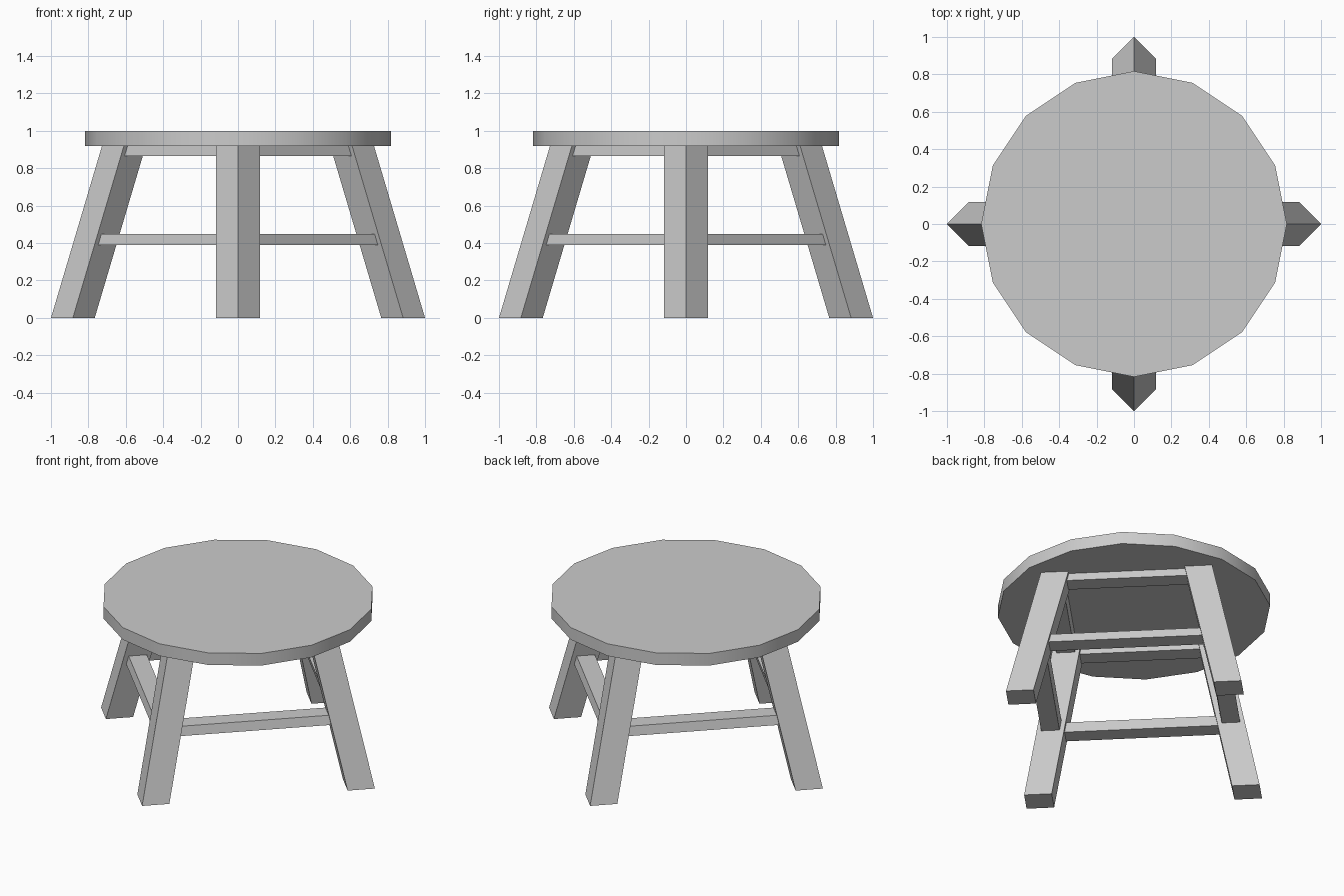
import bpy, bmesh
from math import radians
from mathutils import Matrix

if "Cube" in bpy.data.objects:
    bpy.data.objects.remove(bpy.data.objects["Cube"])

SEAT_R, SEAT_Z0, SEAT_Z1 = 0.817, 0.92, 1.0
HALF = 0.117 / 2 ** 0.5          # half the side of the square leg
RAIL = 0.055                     # half the rail thickness


def leg_centre(z):
    """Offset of a splayed leg's axis at height z, in the 45-degree turned frame."""
    return (0.883 - 0.273 * z / SEAT_Z0) / 2 ** 0.5


def prism(name, z0, z1, section, turn):
    """Slanted block lofted between the sections at two heights, turned about z."""
    bm = bmesh.new()
    rings = []
    for z in (z0, z1):
        u0, u1, v0, v1 = section(leg_centre(z))
        rings.append([bm.verts.new((u, v, z))
                      for u, v in ((u0, v0), (u1, v0), (u1, v1), (u0, v1))])
    bm.faces.new(rings[0][::-1])
    bm.faces.new(rings[1])
    for i in range(4):
        j = (i + 1) % 4
        bm.faces.new((rings[0][i], rings[0][j], rings[1][j], rings[1][i]))
    bm.transform(Matrix.Rotation(radians(turn), 4, 'Z'))
    bmesh.ops.recalc_face_normals(bm, faces=bm.faces[:])
    mesh = bpy.data.meshes.new(name)
    bm.to_mesh(mesh)
    bm.free()
    bpy.context.collection.objects.link(bpy.data.objects.new(name, mesh))


def leg_section(a):
    return a - HALF, a + HALF, a - HALF, a + HALF


def rail_section(a):
    return HALF - a, a - HALF, a - RAIL, a + RAIL


# Round seat with sixteen sides, corners on the axes
bpy.ops.mesh.primitive_cylinder_add(vertices=16, radius=SEAT_R, depth=SEAT_Z1 - SEAT_Z0,
                                    location=(0, 0, (SEAT_Z0 + SEAT_Z1) / 2))
bpy.context.object.name = "seat"
bpy.ops.object.shade_smooth_by_angle(angle=radians(30))

# Four splayed legs on the axes
for i, side in enumerate(("right", "back", "left", "front")):
    prism(f"{side}_leg", 0, SEAT_Z0, leg_section, i * 90 - 45)

# Rails under the seat and stretchers lower down, joining neighbouring legs
for i, side in enumerate(("back_right", "back_left", "front_left", "front_right")):
    prism(f"{side}_seat_rail", 0.866, SEAT_Z0, rail_section, i * 90 - 45)
    prism(f"{side}_stretcher", 0.39, 0.449, rail_section, i * 90 - 45)
